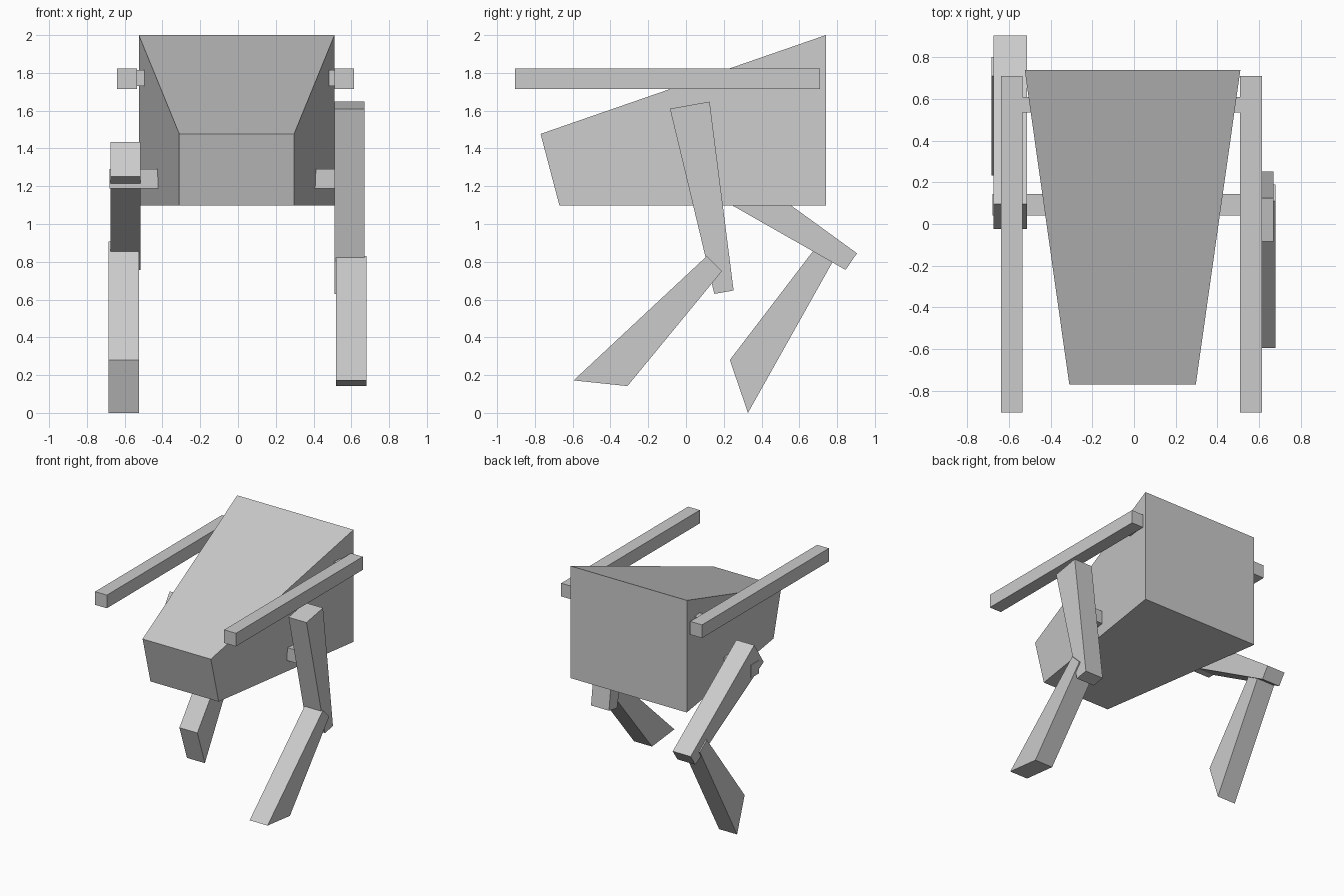
import bpy
import bmesh

if "Cube" in bpy.data.objects:
    bpy.data.objects.remove(bpy.data.objects["Cube"], do_unlink=True)

grey = bpy.data.materials.new("plain_grey")
grey.use_nodes = True
grey.diffuse_color = (0.6, 0.6, 0.6, 1)
grey.node_tree.nodes["Principled BSDF"].inputs["Base Color"].default_value = (0.6, 0.6, 0.6, 1)


def slab(name, profile, x0, x1, shape=None):
    """Extrude a (y, z) side profile from x0 to x1, optionally reshaping vertices."""
    bm = bmesh.new()
    side = bm.faces.new([bm.verts.new((x0, y, z)) for y, z in profile])
    ext = bmesh.ops.extrude_face_region(bm, geom=[side], use_keep_orig=True)
    for v in ext["geom"]:
        if isinstance(v, bmesh.types.BMVert):
            v.co.x = x1
    if shape:
        for v in bm.verts:
            shape(v)
    bmesh.ops.recalc_face_normals(bm, faces=bm.faces)
    mesh = bpy.data.meshes.new(name)
    bm.to_mesh(mesh)
    bm.free()
    mesh.materials.append(grey)
    obj = bpy.data.objects.new(name, mesh)
    bpy.context.collection.objects.link(obj)
    return obj


def box(name, x0, x1, y0, y1, z0, z1):
    return slab(name, [(y0, z0), (y1, z0), (y1, z1), (y0, z1)], x0, x1)


MID = -0.007


def narrow_nose(v):
    if v.co.y < 0:
        v.co.x = MID + (v.co.x - MID) * 0.587


# Wedge body, tapering towards the nose
slab("body", [(-0.77, 1.477), (0.74, 2.0), (0.74, 1.097), (-0.67, 1.097)],
     -0.525, 0.511, narrow_nose)

# Side barrels and their cross mount
for side, x0 in (("left", 0.51), ("right", -0.64)):
    box(side + "_barrel", x0, x0 + 0.105, -0.905, 0.71, 1.716, 1.822)
box("barrel_mount", -0.55, 0.53, 0.535, 0.61, 1.73, 1.815)

# Hip axle through the body
box("hip_axle", -0.68, 0.66, 0.04, 0.145, 1.187, 1.291)

# Left leg, swung forward
slab("left_upper_leg", [(-0.085, 1.61), (0.125, 1.648), (0.252, 0.648), (0.15, 0.63)],
     0.51, 0.67)
slab("left_lower_leg", [(0.11, 0.83), (0.19, 0.75), (-0.31, 0.142), (-0.595, 0.172)],
     0.52, 0.68)

# Right leg, swung backward
slab("right_upper_leg", [(-0.025, 1.252), (0.095, 1.433), (0.905, 0.845), (0.845, 0.757)],
     -0.675, -0.515)
slab("right_lower_leg", [(0.712, 0.908), (0.802, 0.845), (0.328, 0.0), (0.232, 0.28)],
     -0.685, -0.525)
